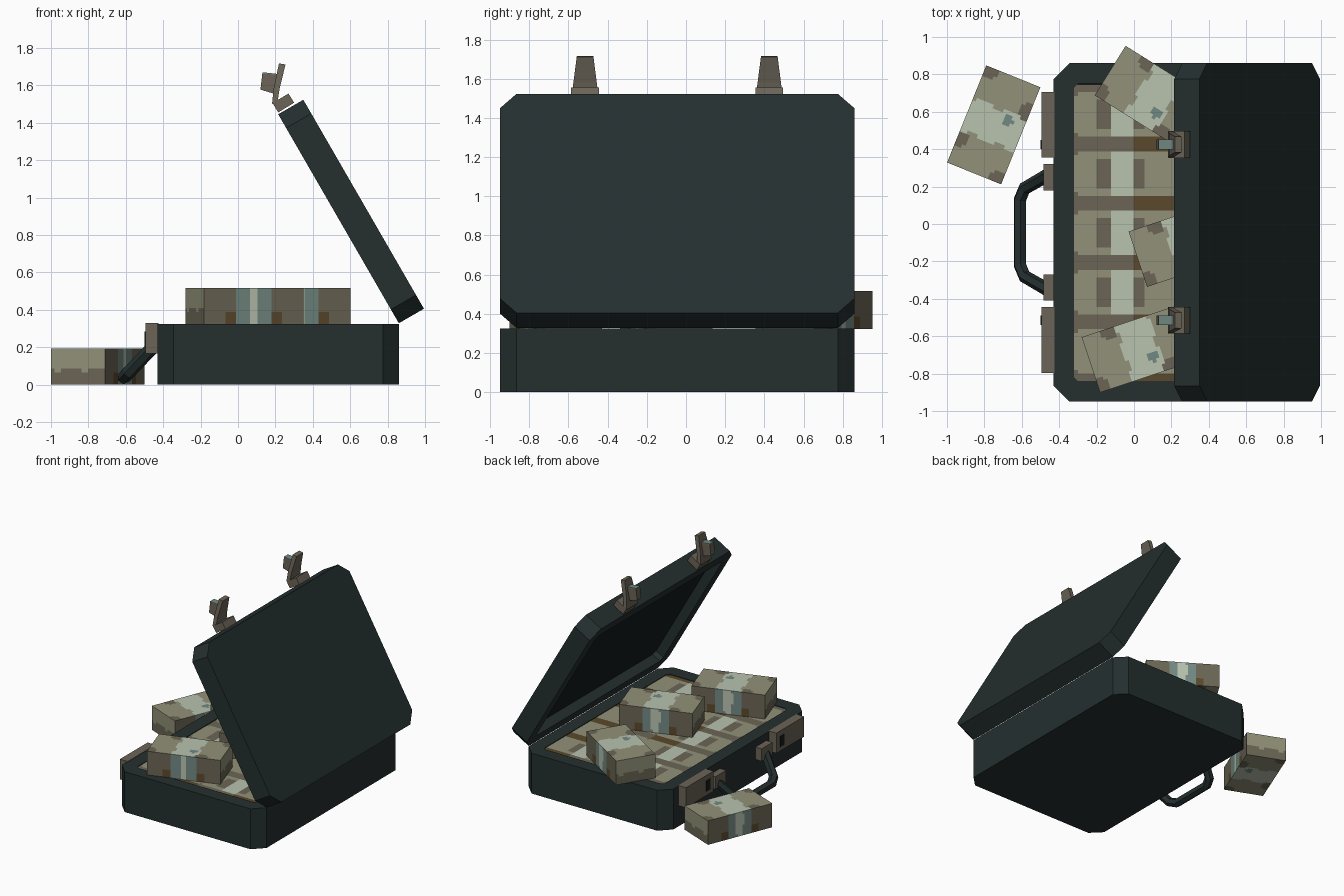
import bpy, bmesh, math
from mathutils import Matrix, Vector

if "Cube" in bpy.data.objects:
    bpy.data.objects.remove(bpy.data.objects["Cube"])

MID = -0.045           # y of the case's plane of symmetry
COLS = {
    "case_green_black": (0.018, 0.028, 0.028),
    "lining_dark": (0.007, 0.011, 0.011),
    "latch_metal": (0.145, 0.125, 0.095),
    "note_olive": (0.285, 0.285, 0.19),
    "band_pale": (0.48, 0.54, 0.43),
    "shade_brown": (0.105, 0.065, 0.025),
    "band_teal": (0.17, 0.25, 0.225),
    "note_dark_olive": (0.145, 0.13, 0.09),
}
MATS = {}
for n, c in COLS.items():
    MATS[n] = bpy.data.materials.new(n)
    MATS[n].diffuse_color = (*c, 1)
OLIVE, PALE, BROWN, TEAL, DARK = range(5)
MONEY = ["note_olive", "band_pale", "shade_brown", "band_teal", "note_dark_olive"]


def finish(bm, name, mats, matrix=Matrix()):
    bmesh.ops.recalc_face_normals(bm, faces=bm.faces)
    me = bpy.data.meshes.new(name)
    bm.to_mesh(me)
    bm.free()
    for m in mats:
        me.materials.append(MATS[m])
    ob = bpy.data.objects.new(name, me)
    ob.matrix_world = matrix
    bpy.context.collection.objects.link(ob)
    return ob


def box(name, lo, hi, mat):
    bm = bmesh.new()
    size = [b - a for a, b in zip(lo, hi)]
    centre = [(a + b) / 2 for a, b in zip(lo, hi)]
    bmesh.ops.create_cube(bm, size=1, matrix=Matrix.Translation(centre) @ Matrix.Diagonal((*size, 1)))
    return finish(bm, name, [mat])


def tray(name, length, z0, z1, inset, depth, matrix):
    """Chamfered rectangular tray, open towards +z."""
    y0, y1, c = -0.95, 0.86, 0.085
    pts = [(c, y0), (length - c, y0), (length, y0 + c), (length, y1 - c),
           (length - c, y1), (c, y1), (0, y1 - c), (0, y0 + c)]
    bm = bmesh.new()
    f = bm.faces.new([bm.verts.new((x, y, z0)) for x, y in pts])
    ext = bmesh.ops.extrude_face_region(bm, geom=[f])["geom"]
    bmesh.ops.translate(bm, verts=[v for v in ext if isinstance(v, bmesh.types.BMVert)], vec=(0, 0, z1 - z0))
    bmesh.ops.recalc_face_normals(bm, faces=bm.faces)
    top = max(bm.faces, key=lambda g: g.calc_center_median().z)
    bmesh.ops.inset_region(bm, faces=[top], thickness=inset, use_even_offset=True)
    top = bmesh.ops.extrude_discrete_faces(bm, faces=[top])["faces"][0]
    bmesh.ops.translate(bm, verts=top.verts[:], vec=(0, 0, -depth))
    top.material_index = 1
    return finish(bm, name, ["case_green_black", "lining_dark"], matrix)


def side_profile(name, pts, yc, half, mat):
    """Extrude an x-z outline along y; half(z) gives the half width."""
    bm = bmesh.new()
    a = [bm.verts.new((x, yc - half(z), z)) for x, z in pts]
    b = [bm.verts.new((x, yc + half(z), z)) for x, z in pts]
    bm.faces.new(a)
    bm.faces.new(b[::-1])
    for i in range(len(pts)):
        j = (i + 1) % len(pts)
        bm.faces.new((a[i], a[j], b[j], b[i]))
    return finish(bm, name, [mat])


# Case base and tilted lid
tray("case_base", 1.29, 0, 0.325, 0.11, 0.03, Matrix.Translation((-0.43, 0, 0)))
s = math.sqrt(3) / 2
lid_frame = Matrix(((-0.5, 0, -s, 0.86), (0, 1, 0, 0), (s, 0, -0.5, 0.328), (0, 0, 0, 1)))
tray("case_lid", 1.29, -0.155, 0, 0.1, 0.075, lid_frame)


# Packed notes: a thin slab whose top is coloured in rows and columns of bundles
def packed_colour(x, y):
    u = (x + 0.32) % 0.535 - 0.255
    v = (y + 0.84) % 0.317 - 0.1585
    gap = abs(v) > 0.122 or (abs(v) > 0.1 and u < -0.23)
    if gap:
        return BROWN if u > 0.07 else DARK
    if abs(u) < 0.066:
        return PALE
    if abs(v) < 0.075 and (-0.135 < u < 0 or 0 < u < 0.12):
        return DARK
    return OLIVE


bm = bmesh.new()
nx, ny = 54, 80
x0, x1, y0, y1 = -0.32, 0.75, -0.84, 0.745
grid = [[bm.verts.new((x0 + (x1 - x0) * i / nx, y0 + (y1 - y0) * j / ny, 0.32))
         for j in range(ny + 1)] for i in range(nx + 1)]
for i in range(nx):
    for j in range(ny):
        f = bm.faces.new((grid[i][j], grid[i + 1][j], grid[i + 1][j + 1], grid[i][j + 1]))
        c = f.calc_center_median()
        f.material_index = packed_colour(c.x, c.y)
finish(bm, "packed_notes", MONEY)

# Loose bundles
L, W, H = 0.56, 0.312, 0.193


def bundle_colour(c, n):
    u, v, w = c
    wave = 0.008 * math.sin(40 * (v + w))
    if abs(n.z) > 0.5:                                   # top and bottom
        if abs(u + wave) < 0.093:
            near = math.hypot(u - 0.05, v + 0.06)
            return TEAL if near < 0.03 else PALE
        corner = math.hypot(abs(u) - 0.27, v - math.copysign(0.13, u))
        edge = math.hypot(abs(u) - 0.13, v + math.copysign(0.15, u))
        return DARK if min(corner, edge) < 0.05 else OLIVE
    if abs(n.y) > 0.5:                                   # long sides
        if abs(u) < 0.03:
            return PALE
        if abs(u) < 0.093:
            return TEAL
        if w < 0.075 and 0.093 < abs(u) < 0.155:
            return BROWN
        return DARK
    return OLIVE if w + wave > 0.08 else DARK            # short ends


def bundle(name, x, y, z, deg):
    bm = bmesh.new()
    bmesh.ops.create_cube(bm, size=1, matrix=Matrix.Translation((0, 0, H / 2)) @ Matrix.Diagonal((L, W, H, 1)))
    for axis, start, size, cuts in ((0, -L / 2, L, 28), (1, -W / 2, W, 16), (2, 0, H, 9)):
        n = Vector([float(axis == k) for k in range(3)])
        for k in range(1, cuts):
            bmesh.ops.bisect_plane(bm, geom=bm.verts[:] + bm.edges[:] + bm.faces[:],
                                   plane_co=n * (start + size * k / cuts), plane_no=n)
    bm.normal_update()
    for f in bm.faces:
        f.material_index = bundle_colour(f.calc_center_median(), f.normal)
    finish(bm, name, MONEY, Matrix.Translation((x, y, z)) @ Matrix.Rotation(math.radians(deg), 4, 'Z'))


bundle("bundle_back", 0.11, 0.672, 0.323, -32)
bundle("bundle_middle", 0.286, -0.10, 0.323, 18.4)
bundle("bundle_front", 0.035, -0.665, 0.323, 18.4)
bundle("bundle_on_floor", -0.75, 0.53, 0, 68)

# Latches and handle mounts, mirrored about the middle of the case
for side, tag in ((1, "back"), (-1, "front")):
    def span(a, b):
        return sorted((MID + side * a, MID + side * b))
    ya, yb = span(0.40, 0.752)
    box("latch_plate_" + tag, (-0.495, ya, 0.165), (-0.425, yb, 0.328), "latch_metal")
    ya, yb = span(0.445, 0.495)
    box("latch_slot_" + tag, (-0.499, ya, 0.2), (-0.493, yb, 0.285), "lining_dark")
    ya, yb = span(0.225, 0.365)
    box("handle_mount_" + tag, (-0.485, ya, 0.165), (-0.425, yb, 0.265), "latch_metal")
    yc = MID + side * 0.47
    side_profile("lid_latch_foot_" + tag, [(0.185, 1.505), (0.27, 1.556), (0.30, 1.507), (0.215, 1.455)],
                 yc, lambda z: 0.071, "latch_metal")
    side_profile("lid_latch_tab_" + tag,
                 [(0.182, 1.50), (0.212, 1.515), (0.222, 1.58), (0.254, 1.711), (0.219, 1.717), (0.19, 1.58)],
                 yc, lambda z: 0.07 - 0.028 * (z - 1.5) / 0.217, "latch_metal")
    side_profile("lid_latch_hook_" + tag, [(0.12, 1.577), (0.19, 1.556), (0.222, 1.655), (0.13, 1.663)],
                 yc, lambda z: 0.026, "latch_metal")
    side_profile("lid_latch_hook_cap_" + tag, [(0.13, 1.663), (0.215, 1.655), (0.22, 1.66), (0.13, 1.67)],
                 yc, lambda z: 0.026, "band_teal")

# Hanging handle
half = [(-0.455, 0.31), (-0.585, 0.235), (-0.61, 0.175)]
path = [(x, MID + d) for x, d in half] + [(x, MID - d) for x, d in half[::-1]]
cu = bpy.data.curves.new("handle", 'CURVE')
cu.dimensions = '3D'
cu.bevel_depth = 0.036
cu.bevel_resolution = 1
cu.use_fill_caps = True
sp = cu.splines.new('POLY')
sp.use_smooth = False
sp.points.add(len(path) - 1)
for p, (x, y) in zip(sp.points, path):
    p.co = (x, y, 0.2 + 1.05 * (x + 0.455), 1)
cu.materials.append(MATS["case_green_black"])
bpy.context.collection.objects.link(bpy.data.objects.new("handle", cu))

for m in bpy.data.materials:
    if m.users and not m.is_grease_pencil:
        m.use_nodes = True
        m.node_tree.nodes["Principled BSDF"].inputs["Base Color"].default_value = m.diffuse_color
